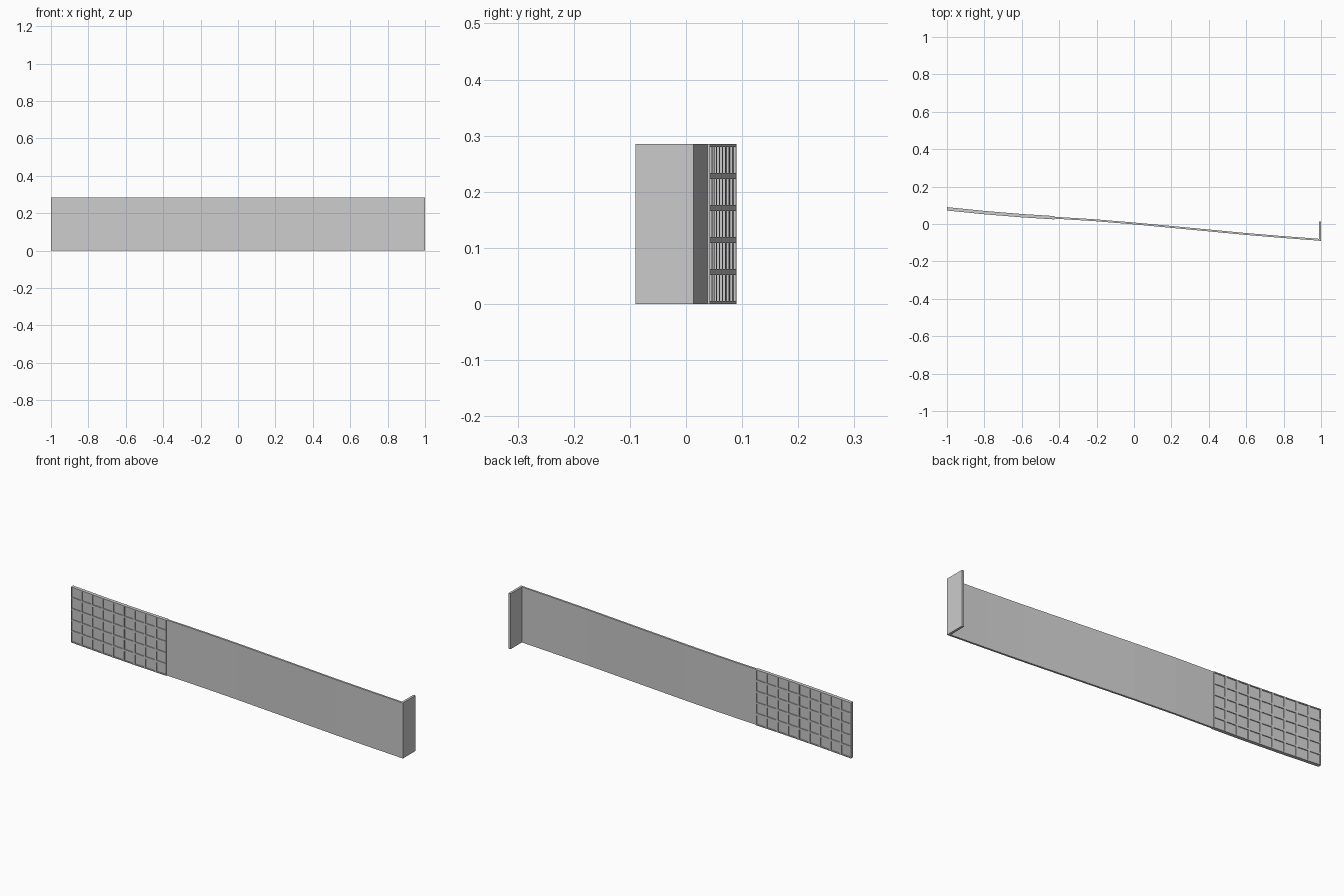
import bpy, bmesh

if "Cube" in bpy.data.objects:
    bpy.data.objects.remove(bpy.data.objects["Cube"])

H = 0.285          # height of the strip
X0, X1 = -1.0, -0.425   # extent of the ribbed grip
COLS, ROWS = 9, 5
RIB = 0.010        # rib width
# gently bent centre line seen from above
PATH = [(-1, .081), (-.8, .061), (-.6, .0445), (-.425, .0335), (-.22, .021), (0, .003),
        (.3, -.025), (.6, -.0535), (.8, -.070), (1, -.085)]


def centre(x):
    for (xa, ya), (xb, yb) in zip(PATH, PATH[1:]):
        if x <= xb:
            return ya + (yb - ya) * (x - xa) / (xb - xa)
    return PATH[-1][1]


def breaks(a, b, n):
    # rib edges: half-width ribs at the ends, full ribs in between
    step = (b - a) / n
    out = [a]
    for i in range(n):
        out += [a + i * step + RIB / 2, a + (i + 1) * step - RIB / 2]
    return out + [b]


def sheet(name, xs, zs, half, keep=lambda i, j: True):
    # quads on a grid following the centre line, extruded to a solid
    bm = bmesh.new()
    v = [[bm.verts.new((x, centre(x) - half, z)) for z in zs] for x in xs]
    for i in range(len(xs) - 1):
        for j in range(len(zs) - 1):
            if keep(i, j):
                bm.faces.new((v[i][j], v[i + 1][j], v[i + 1][j + 1], v[i][j + 1]))
    res = bmesh.ops.extrude_face_region(bm, geom=bm.faces[:], use_keep_orig=True)
    verts = [g for g in res["geom"] if isinstance(g, bmesh.types.BMVert)]
    bmesh.ops.translate(bm, verts=verts, vec=(0, 2 * half, 0))
    bmesh.ops.recalc_face_normals(bm, faces=bm.faces[:])
    me = bpy.data.meshes.new(name)
    bm.to_mesh(me)
    bm.free()
    ob = bpy.data.objects.new(name, me)
    bpy.context.collection.objects.link(ob)
    return ob


gx, gz = breaks(X0, X1, COLS), breaks(0, H, ROWS)

# ribbed lattice on both faces of the grip
sheet("grip_ribs", gx, gz, 0.009, lambda i, j: i % 2 == 0 or j % 2 == 0)

# thin web closing the lattice cells
sheet("grip_web", [X0 + .002] + gx[1:-1] + [X1 - .002], [.002, H - .002], 0.0045)

# plain blade
sheet("blade", [X1] + [p[0] for p in PATH if X1 < p[0] < .98] + [.988], [0, H], 0.005)

# turned-back end flange
bpy.ops.mesh.primitive_cube_add(size=1, location=(.994, -.0385, H / 2))
flange = bpy.context.object
flange.name = "end_flange"
flange.scale = (.012, .103, H)
